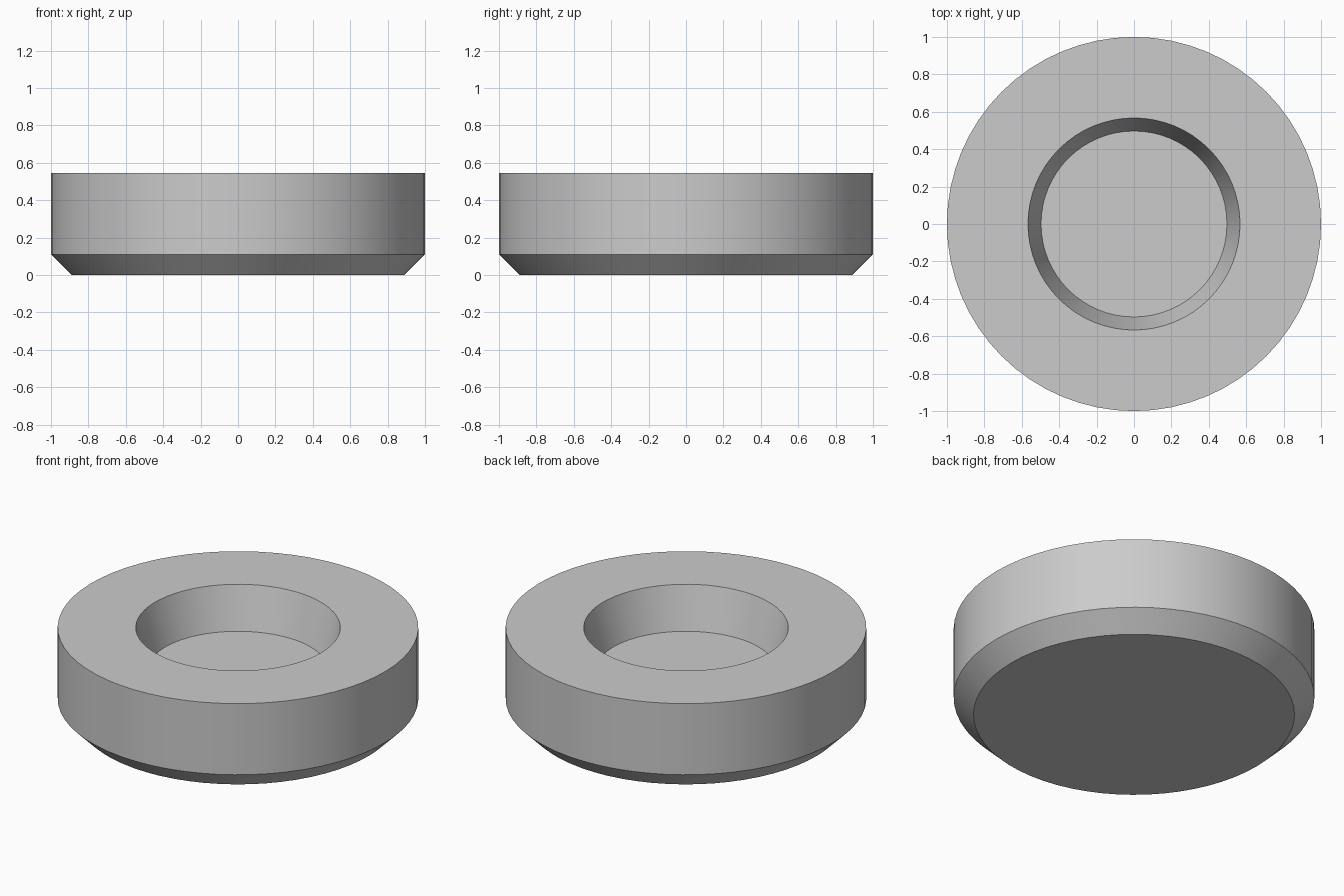
import bpy
import bmesh
from math import cos, sin, tau, radians

cube = bpy.data.objects.get("Cube")
if cube:
    bpy.data.objects.remove(cube, do_unlink=True)

SIDES = 64

# Plain grey material
grey = bpy.data.materials.new("plain_grey")
grey.use_nodes = True
colour = (0.6, 0.6, 0.6, 1)
grey.diffuse_color = colour
grey.node_tree.nodes["Principled BSDF"].inputs["Base Color"].default_value = colour

# Half profile (radius, height): base, chamfer, outer wall, rim, tapered recess
profile = [(0.89, 0), (1, 0.11), (1, 0.545), (0.567, 0.545), (0.497, 0.29)]

bm = bmesh.new()
rings = [[bm.verts.new((r * cos(tau * i / SIDES), r * sin(tau * i / SIDES), z))
          for i in range(SIDES)] for r, z in profile]

# Walls between neighbouring rings
for low, high in zip(rings, rings[1:]):
    for i in range(SIDES):
        j = (i + 1) % SIDES
        bm.faces.new((low[i], low[j], high[j], high[i]))

# Underside and recess floor
bm.faces.new(rings[0][::-1])
bm.faces.new(rings[-1])
bmesh.ops.recalc_face_normals(bm, faces=bm.faces)

mesh = bpy.data.meshes.new("recessed_disc")
bm.to_mesh(mesh)
bm.free()
mesh.materials.append(grey)
disc = bpy.data.objects.new("recessed_disc", mesh)
bpy.context.collection.objects.link(disc)

# Smooth round walls, sharp rims
bpy.ops.object.select_all(action='DESELECT')
disc.select_set(True)
bpy.context.view_layer.objects.active = disc
bpy.ops.object.shade_smooth_by_angle(angle=radians(30))
